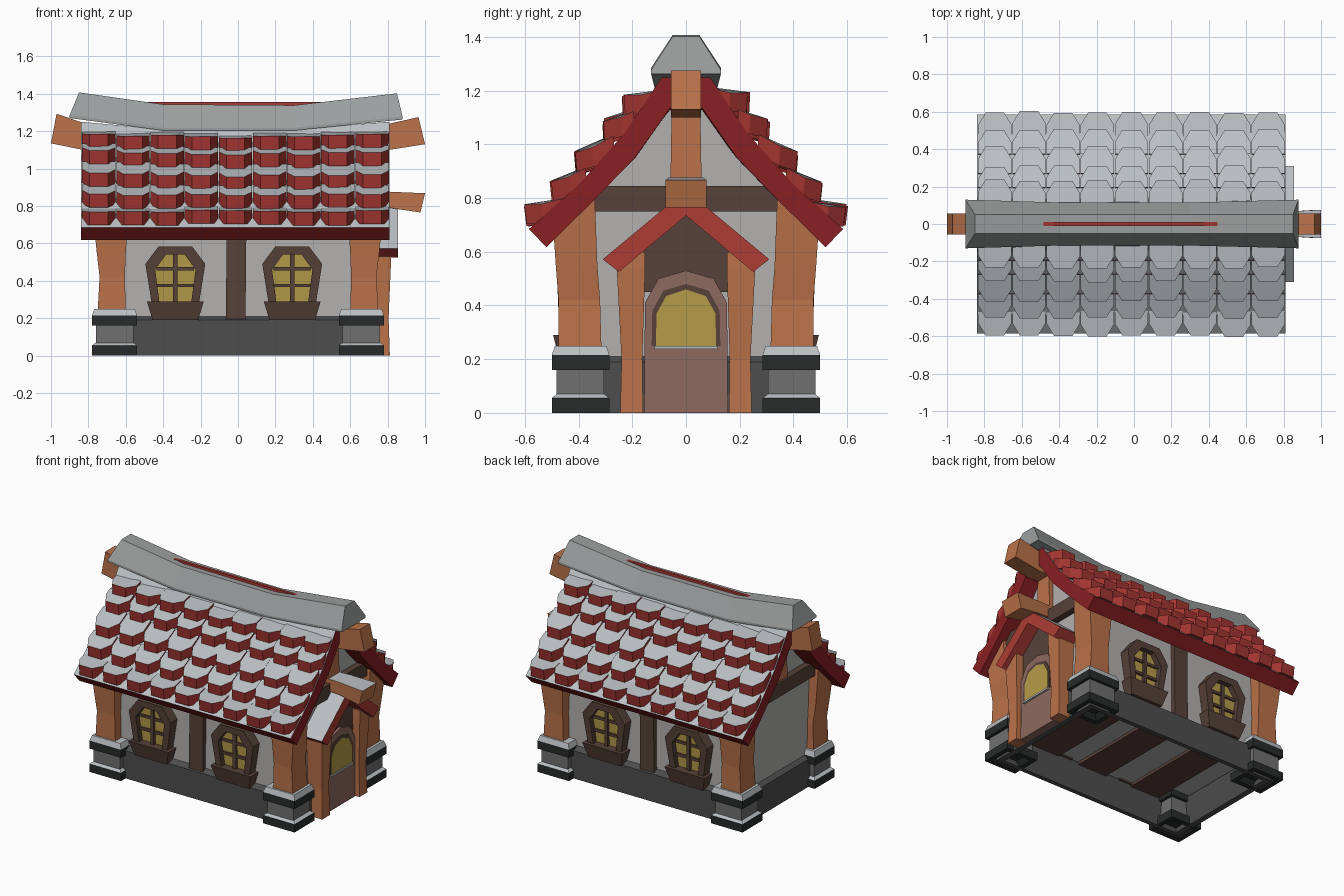
import bpy, bmesh, random

if "Cube" in bpy.data.objects:
    bpy.data.objects.remove(bpy.data.objects["Cube"])
random.seed(4)


def mat(name, r, g, b):
    m = bpy.data.materials.new(name)
    m.diffuse_color = (r, g, b, 1)
    m.use_nodes = True
    m.node_tree.nodes["Principled BSDF"].inputs["Base Color"].default_value = m.diffuse_color
    return m


SNOW = mat("snow", .5, .53, .55)
CAPGREY = mat("cap_grey", .33, .345, .345)
RED = mat("red_tile", .36, .035, .03)
DARKRED = mat("dark_red", .25, .014, .016)
PORCHRED = mat("porch_red", .42, .045, .035)
WOOD = mat("orange_wood", .49, .168, .068)
BROWN = mat("dark_wood", .095, .053, .041)
DOOR = mat("door_wood", .27, .145, .118)
GLASS = mat("yellow_glass", .46, .33, .065)
WALL = mat("plaster", .45, .44, .43)
STONE = mat("stone", .075, .075, .075)
MIDSTONE = mat("mid_stone", .16, .16, .16)
DARKSTONE = mat("dark_stone", .022, .024, .024)


def finish(name, bm, material, snow=False):
    """Turn a bmesh into an object; upward faces become snow if asked."""
    bmesh.ops.recalc_face_normals(bm, faces=bm.faces)
    if snow:
        for f in bm.faces:
            f.normal_update()
            f.material_index = 1 if f.normal.z > .3 else 0
    me = bpy.data.meshes.new(name)
    bm.to_mesh(me)
    bm.free()
    me.materials.append(material)
    if snow:
        me.materials.append(SNOW)
    ob = bpy.data.objects.new(name, me)
    bpy.context.collection.objects.link(ob)
    return ob


def add_loft(bm, rings, closed=False):
    """Bridge equal-sized loops; cap the ends, or join last to first."""
    vs = [[bm.verts.new(p) for p in r] for r in rings]
    n = len(vs[0])
    pairs = list(zip(vs, vs[1:])) + ([(vs[-1], vs[0])] if closed else [])
    for a, b in pairs:
        for i in range(n):
            bm.faces.new((a[i], a[(i + 1) % n], b[(i + 1) % n], b[i]))
    if not closed:
        bm.faces.new(vs[0][::-1])
        bm.faces.new(vs[-1])


def loft(name, rings, material, snow=False, closed=False):
    bm = bmesh.new()
    add_loft(bm, rings, closed)
    return finish(name, bm, material, snow)


def along_x(name, pts, a, b, material, snow=False):
    return loft(name, [[(x, y, z) for y, z in pts] for x in (a, b)], material, snow)


def rect(x0, x1, y0, y1, z):
    return [(x0, y0, z), (x1, y0, z), (x1, y1, z), (x0, y1, z)]


def box(name, x0, x1, y0, y1, z0, z1, material, snow=False):
    return loft(name, [rect(x0, x1, y0, y1, z) for z in (z0, z1)], material, snow)


def sym(half):
    """Mirror a half outline across zero into a full one."""
    return half + [(-u, v) for u, v in reversed(half) if u != 0]


# Thin stone base, open below, with floor boards inside
loft("stone_base", [rect(-.73, .73, -.45, .45, 0), rect(-.73, .73, -.45, .45, .19),
                    rect(-.70, .70, -.41, .41, .21), rect(-.67, .67, -.40, .40, .19),
                    rect(-.69, .69, -.42, .42, 0)], STONE, closed=True)
for i, x in enumerate((-.42, .0, .38)):
    box(f"floor_board_{i}", x - .11, x + .11, -.41, .41, .18, .21, BROWN)

# Plastered walls with gables
along_x("walls", sym([(.41, .2), (.41, .74), (.21, .96), (.08, 1.14), (0, 1.17)]), -.7, .7, WALL)

# Corner piers and posts
for sx in (-1, 1):
    for sy in (-1, 1):
        def ring(z, g, x0=.54, x1=.78, y0=.285, y1=.5):
            return rect(sx * (x0 + g), sx * (x1 - g), sy * (y0 + g), sy * (y1 - g), z)
        box("pier_core", sx * .56, sx * .76, sy * .305, sy * .482, .05, .2, MIDSTONE)
        loft("pier_foot", [ring(.03, .06), ring(0, .03), ring(0, 0), ring(.055, 0), ring(.07, .02)],
             DARKSTONE, True)
        loft("pier_cap", [ring(.16, 0), ring(.215, 0), ring(.25, .012)], DARKSTONE, True)
        # post head is cut at a slope so it stays inside the roof slab
        head = [(x, y, .81 if abs(y) < .4 else .70) for x, y, z in ring(0, 0, .59, .77, .34, .495)]
        loft("corner_post", [ring(.24, 0, .60, .75, .315, .475), ring(.42, 0, .605, .74, .32, .475),
                             ring(.55, 0, .60, .755, .33, .485), head], WOOD)

# Side timbers and windows on both long walls
OUT = sym([(.125, .27), (.16, .49), (.09, .583)])
INN = sym([(.085, .285), (.108, .46), (.05, .54)])
for s in (-1, 1):
    loft("wall_post", [rect(-.065, .04, s * .38, s * .44, .19),
                       rect(-.06, .045, s * .38, s * .44, .7)], BROWN)
    for cx in (-.335, .29):
        def at(pts, y):
            return [(cx + u, s * (y + .04 * (z - .3)), z) for u, z in pts]
        loft("window_frame", [at(OUT, .39), at(OUT, .472), at(INN, .472), at(INN, .39)], BROWN, closed=True)
        loft("window_glass", [at(INN, .40), at(INN, .435)], GLASS)
        box("window_mullion", cx - .012, cx + .012, s * .42, s * .455, .28, .55, BROWN)
        for z in (.375, .465):
            box("window_bar", cx - .1, cx + .1, s * .42, s * .452, z - .009, z + .009, BROWN)
        loft("window_box", [rect(cx - .122, cx + .122, s * .39, s * .47, .19),
                            rect(cx - .152, cx + .152, s * .39, s * .495, .29)], BROWN)

# Gable timbers on both ends
for s, n in ((-1, "left"), (1, "right")):
    box("gable_beam_" + n, s * .66, s * .745, -.36, .36, .75, .845, BROWN)
    loft("gable_post_" + n, [rect(s * .66, s * .73, -.06, .06, .75),
                             rect(s * .66, s * .73, -.052, .052, 1.2)], WOOD)

# Curved roof slab, snowy on top, its ridge sagging in the middle
SLAB = sym([(.52, .617), (.585, .685), (.40, .85), (.23, 1.04), (.09, 1.25)])
SLAB += [(-.35, .785), (-.19, .95), (-.06, 1.135), (.06, 1.135), (.19, .95), (.35, .785)]
loft("roof_slab", [[(x, y, z - sag * max(0, z - .85) / .4) for y, z in SLAB]
                   for x, sag in ((-.84, 0), (-.4, .04), (.3, .04), (.81, 0))], DARKRED, True)

# Snow-topped roof tiles: lower tip (y, z) of each row
ROWS = [(.60, .772), (.505, .855), (.415, .96), (.31, 1.075), (.235, 1.168), (.13, 1.25)]
COLS, X0, X1 = 9, -.835, .808
W = (X1 - X0) / COLS
for s, n in ((-1, "front"), (1, "back")):
    bm = bmesh.new()
    for i in range(5):
        (y0, z0), (y1, z1) = ROWS[i], ROWS[i + 1]
        slope = (z1 - .058 - z0) / (y0 - y1)
        for c in range(COLS):
            cx = X0 + (c + .5) * W
            lift = .006 * i * (cx / .8) ** 2 + random.uniform(-.006, .006)
            tip = y0 + random.uniform(-.006, .004)
            h, t = W / 2 - .002, W * .27
            plan = [(-h, y1 - .04), (-h, tip - .065), (-t, tip), (t, tip), (h, tip - .065), (h, y1 - .04)]
            # side edges hang a little lower than the middle
            top = [(cx + u, s * y, z0 + lift + slope * (tip - y) - (.015 if abs(u) > t else 0))
                   for u, y in plan]
            add_loft(bm, [[(x, y * .985, z - .072) for x, y, z in top], top])
    finish("roof_tiles_" + n, bm, RED, True)

# Sagging cap on the ridge, with the red crest showing through
CAP = [(-.90, -.85, 1.27, 1.407, .13), (-.40, -.40, 1.203, 1.343, .115),
       (.30, .30, 1.203, 1.338, .115), (.88, .85, 1.262, 1.402, .13)]
loft("ridge_cap", [[(xb, -w, zb), (xb, -w, zb + .015), (xt, -.05, zt), (xt, .05, zt),
                    (xb, w, zb + .015), (xb, w, zb)] for xb, xt, zb, zt, w in CAP], CAPGREY)
loft("ridge_crest", [rect(-.51, .48, -.02, .02, 1.25), rect(-.51, .48, -.01, .01, 1.355)], RED)

# Ridge beam, upturned at both ends
BEAM = [(-1, -.97, 1.135, 1.293), (-.83, -.83, 1.10, 1.245), (-.5, -.5, 1.10, 1.2),
        (.5, .5, 1.10, 1.2), (.81, .81, 1.10, 1.24), (1, .965, 1.13, 1.275)]
loft("ridge_beam", [[(xb, -.055, zb), (xt, -.055, zt), (xt, .055, zt), (xb, .055, zb)]
                    for xb, xt, zb, zt in BEAM], WOOD)

# Porch: beam, roof, gable panel, posts
loft("porch_beam", [[(xb, -w, zb), (xt, -w, zt), (xt, w, zt), (xb, w, zb)] for xb, xt, zb, zt, w in
                    ((.68, .68, .795, .875, .06), (.81, .81, .79, .876, .065), (.975, 1, .765, .868, .076))],
     WOOD, True)
along_x("porch_roof", [(0, .83), (.31, .572), (.25, .525), (0, .735), (-.25, .525), (-.31, .572)],
        .69, .855, PORCHRED, True)
along_x("porch_gable", sym([(.17, .45), (.17, .6), (0, .745)]), .69, .765, BROWN)
for s in (-1, 1):
    loft("porch_post", [rect(.70, .812, s * .16, s * .245, 0), rect(.70, .805, s * .163, s * .24, .2),
                        rect(.70, .82, s * .152, s * .258, .54), rect(.70, .82, s * .152, s * .19, .6)], WOOD)

# Arched door with window
def arch(w, z0, z1, z2, z3):
    return sym([(w, z0), (w * .98, z1), (w * .66, z2), (0, z3)])


along_x("door_panel", arch(.156, 0, .41, .5, .53), .69, .782, DOOR)
along_x("door_window_frame", arch(.128, .25, .38, .455, .48), .7, .786, BROWN)
along_x("door_window", arch(.112, .25, .37, .435, .46), .7, .789, GLASS)
box("door_sill", .75, .795, -.118, .118, .238, .25, SNOW)
